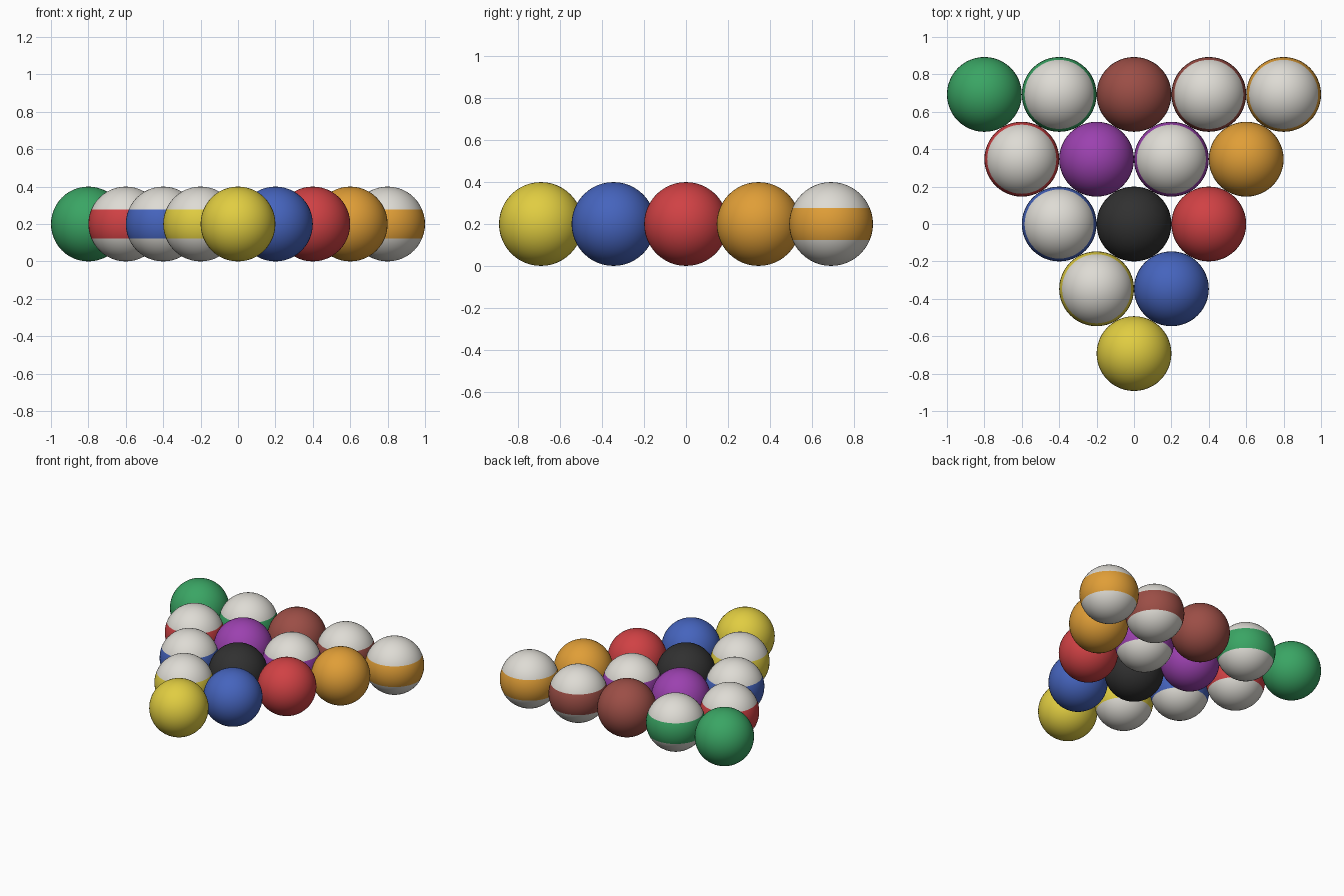
import bpy
import math

cube = bpy.data.objects.get("Cube")
if cube:
    bpy.data.objects.remove(cube, do_unlink=True)

RADIUS = 0.2
SEGMENTS, RINGS = 48, 24
STRIPE_ANGLE = math.radians(22.5)

COLOURS = {
    "white": (0.73, 0.71, 0.66),
    "yellow": (0.75, 0.61, 0.053),
    "blue": (0.06, 0.127, 0.51),
    "red": (0.63, 0.053, 0.058),
    "purple": (0.33, 0.053, 0.43),
    "orange": (0.745, 0.342, 0.038),
    "green": (0.042, 0.376, 0.127),
    "maroon": (0.33, 0.076, 0.061),
    "black": (0.03, 0.03, 0.03),
}

# Rack rows from the front tip to the back, each from right (-x) to left (+x)
RACK = [
    ["yellow solid"],
    ["yellow striped", "blue solid"],
    ["blue striped", "black solid", "red solid"],
    ["red striped", "purple solid", "purple striped", "orange solid"],
    ["green solid", "green striped", "maroon solid", "maroon striped", "orange striped"],
]


def make_material(name, rgb):
    mat = bpy.data.materials.new(name)
    mat.use_nodes = True
    colour = (*rgb, 1.0)
    mat.diffuse_color = colour
    bsdf = next(n for n in mat.node_tree.nodes if n.type == "BSDF_PRINCIPLED")
    bsdf.inputs["Base Color"].default_value = colour
    bsdf.inputs["Roughness"].default_value = 0.5
    return mat


def make_ball(colour, style, x, y):
    bpy.ops.mesh.primitive_uv_sphere_add(
        segments=SEGMENTS, ring_count=RINGS, radius=RADIUS, location=(x, y, RADIUS))
    ball = bpy.context.object
    ball.name = f"{colour}_{style}_ball"
    ball.data.materials.append(materials[colour])
    bpy.ops.object.shade_smooth()
    # White caps above and below the coloured equator band
    if style == "striped":
        ball.data.materials.append(materials["white"])
        band = RADIUS * math.sin(STRIPE_ANGLE)
        for face in ball.data.polygons:
            face.material_index = int(abs(face.center.z) > band)


materials = {name: make_material(name, rgb) for name, rgb in COLOURS.items()}

# Triangular rack of touching balls
row_step = RADIUS * math.sqrt(3)
for row, balls in enumerate(RACK):
    for col, label in enumerate(balls):
        colour, style = label.split()
        make_ball(colour, style, (2 * col - row) * RADIUS, (row - 2) * row_step)
